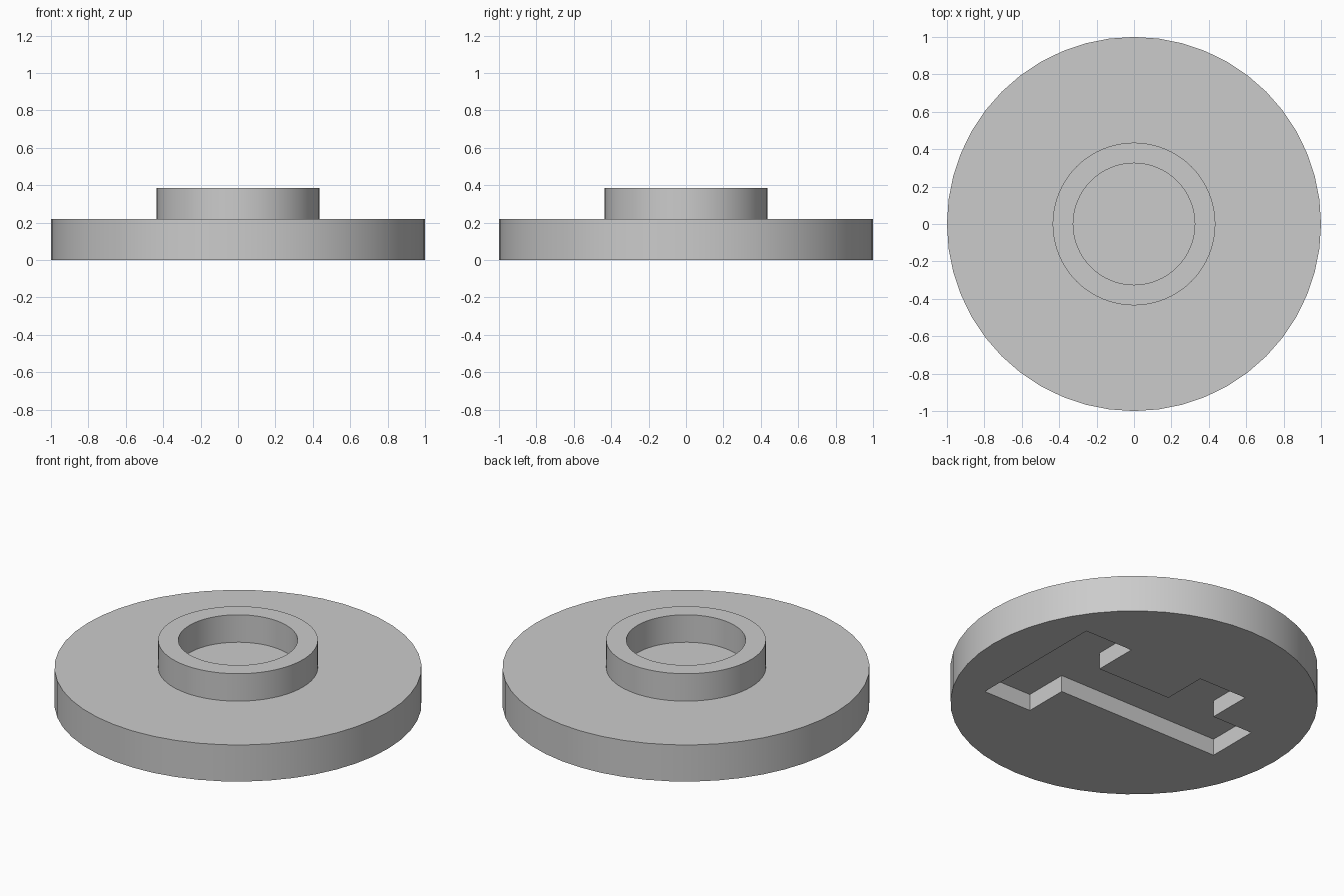
import bpy
import bmesh
from math import radians, cos, sin, tau

cube = bpy.data.objects.get("Cube")
if cube:
    bpy.data.objects.remove(cube, do_unlink=True)

# Single plain grey
grey = bpy.data.materials.new("plain_grey")
grey.use_nodes = True
colour = (0.6, 0.6, 0.6, 1)
grey.diffuse_color = colour
grey.node_tree.nodes["Principled BSDF"].inputs["Base Color"].default_value = colour

DISC_TOP, RING_TOP = 0.22, 0.385
RECESS_DEPTH = 0.1


def finish(name, bm):
    """Turn a bmesh into a named, coloured object."""
    bmesh.ops.recalc_face_normals(bm, faces=bm.faces)
    mesh = bpy.data.meshes.new(name)
    bm.to_mesh(mesh)
    bm.free()
    mesh.materials.append(grey)
    obj = bpy.data.objects.new(name, mesh)
    bpy.context.collection.objects.link(obj)
    return obj


def lathe(name, profile, sides):
    """Sweep a closed (radius, height) profile around z."""
    bm = bmesh.new()
    loops = [[bm.verts.new((r * cos(tau * i / sides), r * sin(tau * i / sides), z))
              for r, z in profile] for i in range(sides)]
    for i, here in enumerate(loops):
        there = loops[(i + 1) % sides]
        for j in range(len(profile)):
            k = (j + 1) % len(profile)
            bm.faces.new((here[j], there[j], there[k], here[k]))
    return finish(name, bm)


def prism(name, outline, bottom, top):
    """Extrude a flat outline upward."""
    bm = bmesh.new()
    face = bm.faces.new([bm.verts.new((x, y, bottom)) for x, y in outline])
    extruded = bmesh.ops.extrude_face_region(bm, geom=[face])["geom"]
    verts = [v for v in extruded if isinstance(v, bmesh.types.BMVert)]
    bmesh.ops.translate(bm, verts=verts, vec=(0, 0, top - bottom))
    return finish(name, bm)


def smooth(obj):
    bpy.ops.object.select_all(action='DESELECT')
    obj.select_set(True)
    bpy.context.view_layer.objects.active = obj
    bpy.ops.object.shade_smooth_by_angle(angle=radians(30))


# Base disc
circle = [(cos(tau * i / 48), sin(tau * i / 48)) for i in range(48)]
base_disc = prism("base_disc", circle, 0, DISC_TOP)

# Keyed slot in the underside: head, shaft and one side tooth
key_outline = [(0.7, 0.43), (0.38, 0.43), (0.38, 0.16), (-0.11, 0.16),
               (-0.11, 0.43), (-0.43, 0.43), (-0.43, 0.16), (-0.7, 0.16),
               (-0.7, -0.16), (0.38, -0.16), (0.38, -0.43), (0.7, -0.43)]
slot_cutter = prism("slot_cutter", key_outline, -0.1, RECESS_DEPTH)
slot_cutter.hide_render = True
cut = base_disc.modifiers.new("keyed_slot", 'BOOLEAN')
cut.operation = 'DIFFERENCE'
cut.solver = 'EXACT'
cut.object = slot_cutter
bpy.context.view_layer.objects.active = base_disc
bpy.ops.object.modifier_apply(modifier=cut.name)
bpy.data.objects.remove(slot_cutter, do_unlink=True)
smooth(base_disc)

# Raised collar around the centre
collar = lathe("collar_ring", [(0.325, DISC_TOP), (0.435, DISC_TOP),
                               (0.435, RING_TOP), (0.325, RING_TOP)], 64)
smooth(collar)
